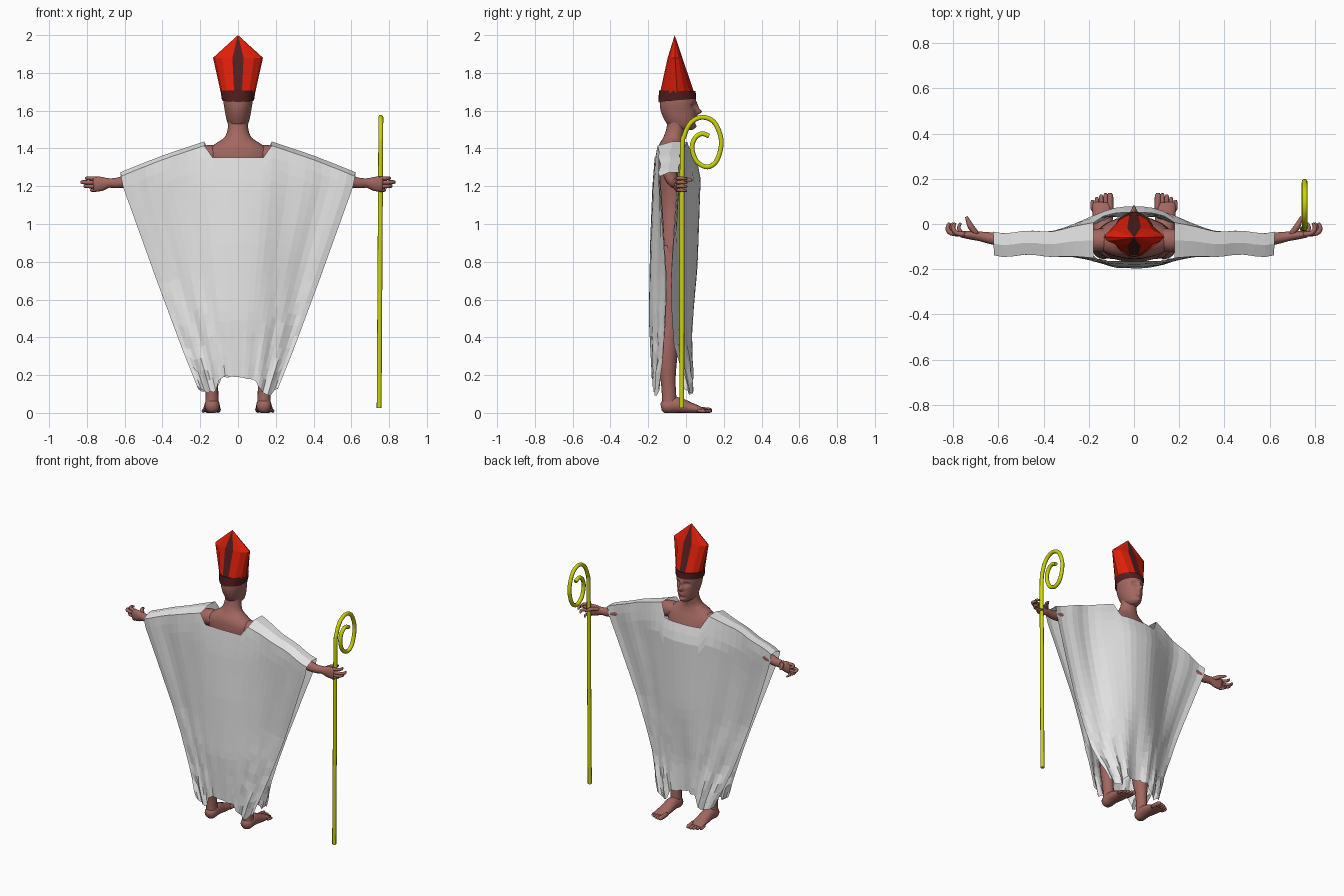
import bpy, bmesh, math, random
from mathutils import Vector

if "Cube" in bpy.data.objects:
    bpy.data.objects.remove(bpy.data.objects["Cube"])

random.seed(4)


def material(name, rgb):
    m = bpy.data.materials.new(name)
    m.diffuse_color = (*rgb, 1)
    m.use_nodes = True
    m.node_tree.nodes["Principled BSDF"].inputs["Base Color"].default_value = m.diffuse_color
    return m


SKIN = material("skin", (0.36, 0.135, 0.115))
WHITE = material("white_cloth", (0.8, 0.8, 0.8))
RED = material("red_cloth", (0.75, 0.014, 0.003))
MAROON = material("maroon_trim", (0.085, 0.013, 0.014))
GOLD = material("yellow_metal", (0.6, 0.66, 0.003))


def finish(name, bm, mats, smooth=True, mirror=False):
    bmesh.ops.recalc_face_normals(bm, faces=bm.faces)
    me = bpy.data.meshes.new(name)
    bm.to_mesh(me)
    bm.free()
    ob = bpy.data.objects.new(name, me)
    bpy.context.collection.objects.link(ob)
    for m in mats:
        me.materials.append(m)
    for p in me.polygons:
        p.use_smooth = smooth
    if mirror:
        ob.modifiers.new("mirror", 'MIRROR').use_mirror_merge = False
    return ob


def resample(pts, steps):
    """Catmull-Rom through tuples of any length."""
    p = [pts[0]] + list(pts) + [pts[-1]]
    out = []
    for i in range(1, len(p) - 2):
        for k in range(steps):
            t = k / steps
            out.append([0.5 * (2*b + (c - a)*t + (2*a - 5*b + 4*c - d)*t*t + (3*b - a - 3*c + d)*t**3)
                        for a, b, c, d in zip(p[i-1], p[i], p[i+1], p[i+2])])
    return out + [list(pts[-1])]


def sweep(bm, stations, sides=12, steps=3, upright=False):
    """Closed tube through (x, y, z, radius_a, radius_b); a is x on upright tubes, else z."""
    st = resample(stations, steps)
    rings = []
    for i, (x, y, z, ra, rb) in enumerate(st):
        t = Vector(st[min(i+1, len(st)-1)][:3]) - Vector(st[max(i-1, 0)][:3])
        t = Vector((0, 0, 1)) if upright else t.normalized()
        ref = Vector((1, 0, 0)) if abs(t.z) > 0.7 else Vector((0, 0, 1))
        a = (ref - t * ref.dot(t)).normalized()
        b = t.cross(a)
        ring = []
        for k in range(sides):
            w = 2 * math.pi * k / sides
            v = Vector((x, y, z)) + a * ra * math.cos(w) + b * rb * math.sin(w)
            v.z = max(v.z, 0)
            ring.append(bm.verts.new(v))
        rings.append(ring)
    for r, s in zip(rings, rings[1:]):
        for k in range(sides):
            bm.faces.new((r[k], r[(k+1) % sides], s[(k+1) % sides], s[k]))
    bm.faces.new(rings[0][::-1])
    bm.faces.new(rings[-1])


def lerp(table, z):
    for (z0, v0), (z1, v1) in zip(table, table[1:]):
        if z <= z1:
            return v0 + (v1 - v0) * max(0, (z - z0) / (z1 - z0))
    return table[-1][1]


# Torso
bm = bmesh.new()
sweep(bm, [(0, -.07, .74, .11, .06), (0, -.07, .85, .165, .1), (0, -.07, 1.08, .135, .088),
           (0, -.06, 1.28, .16, .096), (0, -.07, 1.37, .175, .083), (0, -.075, 1.415, .135, .07),
           (0, -.067, 1.455, .075, .055), (0, -.055, 1.5, .055, .05), (0, -.045, 1.56, .052, .05)],
      24, 3, True)
finish("torso", bm, [SKIN])

# Head with nose, eye sockets, eyelids and lips pushed out of the face
bm = bmesh.new()
sweep(bm, [(0, -.01, 1.497, .025, .04), (0, -.02, 1.513, .045, .066), (0, -.03, 1.55, .06, .083),
           (0, -.04, 1.6, .07, .094), (0, -.043, 1.65, .077, .096), (0, -.045, 1.7, .072, .088),
           (0, -.05, 1.74, .03, .04)], 64, 8, True)
for v in bm.verts:
    x, y, z = v.co
    if y > 0:
        g = lambda cx, cz, sx, sz: math.exp(-((abs(x) - cx) / sx)**2 - ((z - cz) / sz)**2)
        v.co.y += .028*g(0, 1.594, .011, .014) + .012*g(0, 1.62, .009, .022) - .02*g(.03, 1.625, .016, .012)
        v.co.y += .009*g(.03, 1.622, .009, .006) + .008*g(0, 1.515, .02, .012)
        v.co.y += .009*g(0, 1.563, .02, .005) + .009*g(0, 1.55, .018, .005) - .004*g(0, 1.535, .025, .006)
finish("head", bm, [SKIN])

# Arm, hand, fingers and thumb
bm = bmesh.new()
sweep(bm, [(.05, -.07, 1.37, .03, .03), (.12, -.072, 1.365, .052, .052), (.22, -.075, 1.355, .052, .05),
           (.4, -.085, 1.295, .04, .04), (.5, -.08, 1.255, .038, .037), (.62, -.065, 1.22, .03, .028),
           (.68, -.055, 1.217, .025, .022), (.72, -.05, 1.213, .037, .02), (.765, -.045, 1.21, .041, .015)], 14)
for i in range(4):
    z, r = 1.242 - i * .021, (.0105, .011, .0105, .009)[i]
    k = (.97, 1, .98, .94)[i]
    sweep(bm, [(.75, -.046, z - .002, r, r), (.79*k + .02, -.04, z, r, r), (.815*k + .01, -.018, z, r*.9, r*.9),
               (.806*k + .01, .004, z - .004, r*.6, r*.6)], 8)
sweep(bm, [(.695, -.045, 1.228, .012, .012), (.72, -.015, 1.235, .014, .014), (.732, .008, 1.235, .011, .011),
           (.742, .032, 1.23, .006, .006)], 8)
finish("arm_and_hand", bm, [SKIN], mirror=True)

# Leg
bm = bmesh.new()
sweep(bm, [(.138, -.088, .03, .036, .04), (.138, -.09, .1, .034, .038), (.14, -.095, .18, .036, .04),
           (.135, -.1, .32, .052, .056), (.125, -.085, .48, .052, .055), (.1, -.075, .7, .075, .08),
           (.085, -.07, .88, .075, .085)], 16)
finish("leg", bm, [SKIN], mirror=True)

# Foot and toes
bm = bmesh.new()
sweep(bm, [(.137, -.132, .03, .018, .018), (.137, -.11, .034, .038, .038), (.137, -.05, .042, .042, .04),
           (.138, .02, .027, .03, .044), (.14, .075, .016, .018, .046), (.14, .095, .013, .011, .042)], 16)
for i in range(5):
    x, r = .104 + i * .0195, (.014, .0105, .01, .0095, .009)[i]
    tip = (.137, .136, .13, .12, .107)[i]
    sweep(bm, [(x, .06, r + .004, r, r), (x + .002, tip - .015, r, r, r), (x + .002, tip, r, r*.5, r*.5)], 8)
finish("foot", bm, [SKIN], mirror=True)

# Robe: one flat-shaded sheet, front hem over the arms to the back hem, with a neck hole
WIDTH = [(.1, .2), (.2, .24), (.35, .3), (.7, .43), (1.2, .61), (1.28, .625)]
FRONT = [(.1, .045), (.4, .04), (.8, .062), (1.25, .078), (1.36, .05), (1.43, .03)]
BACK = [(.1, -.175), (.5, -.197), (.9, -.19), (1.2, -.178), (1.36, -.165), (1.43, -.15)]
FRONT_EDGE = [(.1, -.03), (.35, -.08), (.7, -.08), (1.1, -.05), (1.25, -.035)]
BACK_EDGE = [(.1, -.11), (.35, -.095), (.7, -.1), (1.25, -.14)]
HALF, ROWS = 14, 20


def robe_point(i, row, front):
    u = i / HALF
    xt = abs(u) * .632
    top = 1.352 if abs(i) < 4 else lerp([(.18, 1.435), (.4, 1.362), (.632, 1.272)], xt)
    if abs(i) >= 4 and not front:
        top -= .02
    hem = lerp([(0, .2), (.4, .18), (.6, .11), (.85, .1), (1, .13)], abs(u)) + random.uniform(-.012, .012)
    z = hem + (top - hem) * row / ROWS
    x = u * lerp(WIDTH, z)
    bump = math.exp(-abs(x / .25)**2.6)
    edge = lerp(FRONT_EDGE if front else BACK_EDGE, z)
    y = edge + (lerp(FRONT if front else BACK, z) - edge) * bump
    low = max(0, 1 - z / .75)
    if front:
        y -= .04 * low * math.exp(-(x / .06)**2)
    # gathered folds near the hem, soft waves along the sleeves
    y += low * min(1, abs(u) * 1.6) * (.012 * math.sin(i * 1.5 + z * 5) + random.uniform(-.007, .007))
    y += .007 * abs(u) * math.sin(xt * 30) * min(1, z)
    return x, y, z


bm = bmesh.new()
grid = []
for i in range(-HALF, HALF + 1):
    f = [robe_point(i, r, True) for r in range(ROWS + 1)]
    b = [robe_point(i, r, False) for r in range(ROWS, -1, -1)]
    mid = (Vector(f[-1]) + Vector(b[0])) / 2 + Vector((0, 0, .012))
    grid.append([bm.verts.new(p) for p in f + [mid] + b])
for c in range(2 * HALF):
    for r in range(2 * ROWS + 2):
        if r in (ROWS, ROWS + 1) and abs(c + .5 - HALF) < 4:
            continue  # neck hole
        bm.faces.new((grid[c][r], grid[c+1][r], grid[c+1][r+1], grid[c][r+1]))
bmesh.ops.delete(bm, geom=[v for v in bm.verts if not v.link_faces], context='VERTS')
finish("robe", bm, [WHITE], smooth=False)

# Mitre: ellipse opening into a flat lens, closed to a peak, with a centre stripe
angles = [0, 25, 50, 77, 103, 130, 155]
angles = [math.radians(a) for a in angles + [a + 180 for a in angles]]
n = len(angles)
bm = bmesh.new()
low = [bm.verts.new((.09*math.cos(a), -.047 + .094*math.sin(a), 1.69)) for a in angles]
high = [bm.verts.new((.132*math.cos(a), -.058 + .04*math.sin(a), 1.88)) for a in angles]
peak = bm.verts.new((0, -.06, 2.0))
for k in range(n):
    j = (k + 1) % n
    for f in (bm.faces.new((low[k], low[j], high[j], high[k])), bm.faces.new((high[k], high[j], peak))):
        f.material_index = 1 if k in (3, 10) else 0
finish("mitre", bm, [RED, MAROON], smooth=False)

# Mitre head band
bm = bmesh.new()
rings = [[bm.verts.new((rx*math.cos(t), -.046 + ry*math.sin(t), z + tilt*math.sin(t)))
          for t in [2*math.pi*k/28 for k in range(28)]]
         for rx, ry, z, tilt in [(.083, .094, 1.66, .006), (.085, .1, 1.655, .008), (.092, .097, 1.705, -.002),
                                 (.084, .088, 1.705, -.002)]]
for r, s in zip(rings, rings[1:]):
    for k in range(28):
        bm.faces.new((r[k], r[(k+1) % 28], s[(k+1) % 28], s[k]))
finish("mitre_band", bm, [MAROON], smooth=False)

# Crozier: straight staff ending in a spiral crook
path = [(-.022, .025), (-.021, .7), (-.02, 1.36), (-.008, 1.47), (.03, 1.54), (.09, 1.565), (.152, 1.535),
        (.187, 1.44), (.165, 1.34), (.115, 1.302), (.058, 1.33), (.032, 1.4), (.048, 1.455), (.085, 1.478),
        (.122, 1.465)]
cu = bpy.data.curves.new("crozier", 'CURVE')
cu.dimensions = '3D'
cu.bevel_depth, cu.bevel_resolution, cu.use_fill_caps = .0128, 3, True
sp = cu.splines.new('POLY')
pts = resample([(.747 + .006 * z, y, z) for y, z in path], 5)
sp.points.add(len(pts) - 1)
for p, co in zip(sp.points, pts):
    p.co = (*co, 1)
sp.use_smooth = True
cu.materials.append(GOLD)
bpy.context.collection.objects.link(bpy.data.objects.new("crozier", cu))
